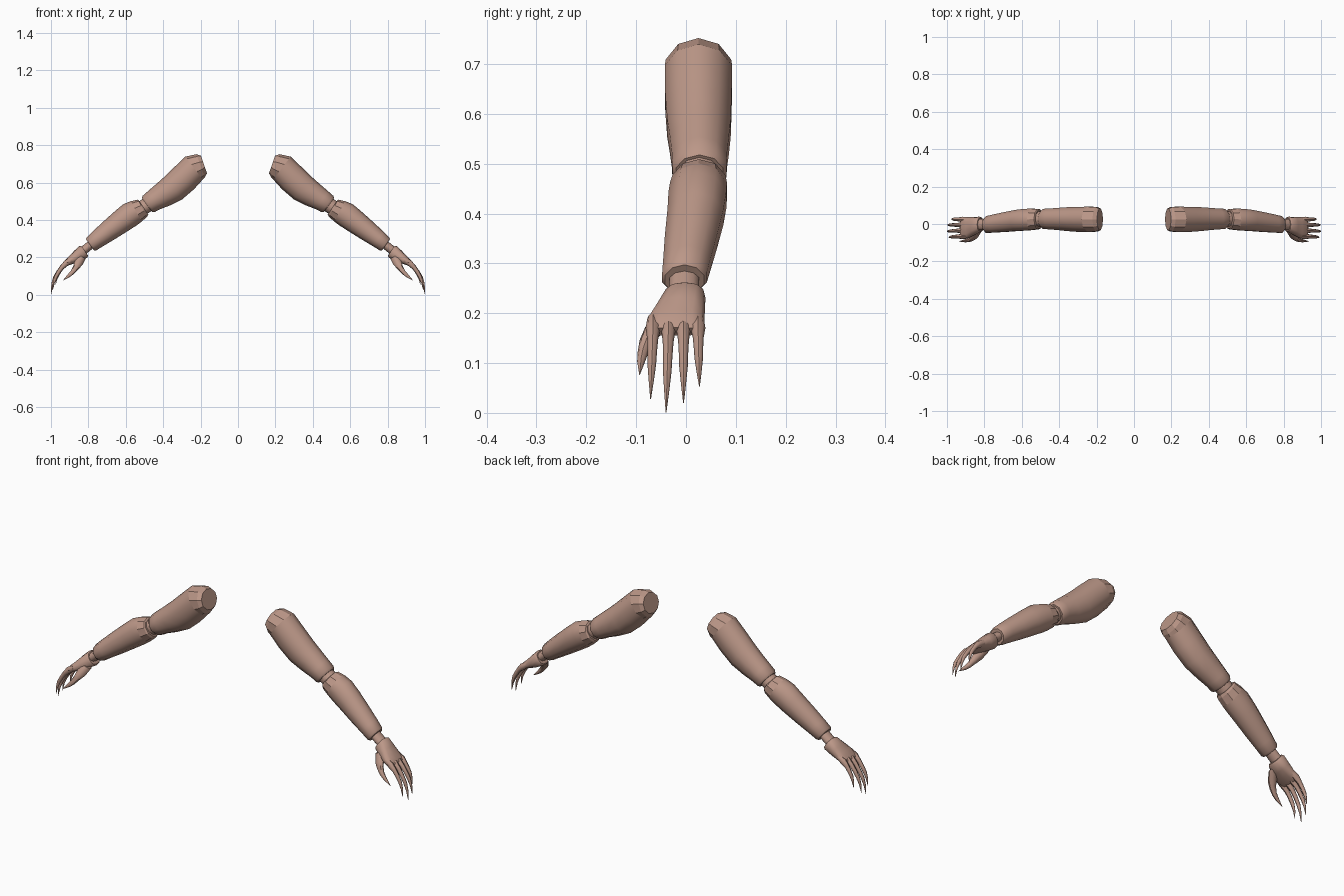
import bpy, bmesh, math
from mathutils import Vector

if "Cube" in bpy.data.objects:
    bpy.data.objects.remove(bpy.data.objects["Cube"])

skin = bpy.data.materials.new("skin")
skin.diffuse_color = (0.50, 0.31, 0.245, 1)
skin.use_nodes = True
skin.node_tree.nodes["Principled BSDF"].inputs["Base Color"].default_value = skin.diffuse_color


def tube(bm, rings, sides=10, first=None, power=1.0):
    """Loft rings of (x, y, z, radius along y, radius across); returns the face bands."""
    pts = [Vector(r[:3]) for r in rings]
    loops = []
    for i, (x, y, z, ry, rt) in enumerate(rings):
        t = pts[min(i + 1, len(pts) - 1)] - pts[max(i - 1, 0)]
        if i == 0 and first:
            t = Vector(first)
        across = Vector((-t.z, 0, t.x)).normalized()
        loop = []
        for k in range(sides):
            a = 2 * math.pi * k / sides
            c, s = math.cos(a), math.sin(a)
            c = math.copysign(abs(c) ** power, c)
            s = math.copysign(abs(s) ** power, s)
            loop.append(bm.verts.new(pts[i] + across * rt * c + Vector((0, ry * s, 0))))
        loops.append(loop)
    bands = []
    for a, b in zip(loops, loops[1:]):
        bands.append([bm.faces.new((a[k], a[(k + 1) % sides], b[(k + 1) % sides], b[k]))
                      for k in range(sides)])
    bm.faces.new(loops[0])
    bm.faces.new(loops[-1][::-1])
    return bands


def finish(name, bm, flat=()):
    """Make a mesh object, mirror it to the other side and shade it."""
    bm.faces.index_update()
    flat_ids = [f.index for band in flat for f in band]
    bmesh.ops.recalc_face_normals(bm, faces=bm.faces[:])
    me = bpy.data.meshes.new(name)
    bm.to_mesh(me)
    bm.free()
    ob = bpy.data.objects.new(name, me)
    bpy.context.collection.objects.link(ob)
    me.materials.append(skin)
    bpy.ops.object.select_all(action='DESELECT')
    ob.select_set(True)
    bpy.context.view_layer.objects.active = ob
    bpy.ops.object.shade_smooth_by_angle(angle=math.radians(45))
    for i in flat_ids:
        me.polygons[i].use_smooth = False
    ob.modifiers.new("other_side", 'MIRROR').use_mirror_merge = False


# Upper arms, with a faceted shoulder end
bm = bmesh.new()
bands = tube(bm, [(.182, .025, .697, .060, .050), (.200, .025, .690, .069, .066),
                  (.235, .025, .678, .071, .077), (.290, .025, .622, .070, .079),
                  (.345, .026, .572, .067, .077), (.400, .027, .536, .062, .068),
                  (.450, .027, .506, .058, .058), (.478, .027, .486, .057, .054),
                  (.486, .027, .480, .050, .047)], first=(.093, 0, -.032))
finish("upper_arms", bm, bands[:2])

# Elbow joints
bm = bmesh.new()
tube(bm, [(.465, .027, .495, .042, .040), (.535, .026, .448, .042, .040)])
finish("elbow_joints", bm)

# Forearms, with a faceted sleeve at the elbow
bm = bmesh.new()
bands = tube(bm, [(.505, .026, .467, .050, .046), (.511, .026, .463, .056, .052),
                  (.545, .025, .446, .060, .062), (.578, .023, .428, .061, .067),
                  (.625, .019, .393, .059, .063), (.690, .010, .344, .055, .056),
                  (.750, .002, .299, .050, .048), (.784, -.003, .272, .047, .043),
                  (.791, -.003, .267, .041, .037)])
finish("forearms", bm, bands[:2])

# Wrist joints
bm = bmesh.new()
tube(bm, [(.775, -.003, .278, .031, .023), (.840, -.004, .226, .031, .023)])
finish("wrist_joints", bm)

# Hands: palm, four clawed fingers and a thumb
bm = bmesh.new()
tube(bm, [(.820, -.003, .236, .036, .032), (.827, -.003, .231, .042, .038),
          (.860, -.012, .207, .050, .032), (.888, -.020, .188, .057, .024),
          (.914, -.022, .172, .059, .017), (.924, -.022, .163, .055, .011)],
     sides=12, power=.8)
# Finger: knuckle y, tip x, y, z
for y, tx, ty, tz in ((-.066, .990, -.071, .028), (-.035, 1.0, -.040, .001),
                      (-.005, .998, -.005, .020), (.024, .976, .027, .053)):
    base = Vector((.918, y, .170))
    tip = Vector((tx, ty, tz))
    rings = [(.890, y, .188, .012, .014), (*base, .015, .016)]
    # share along x, share along the drop, radius
    for u, v, r in ((.32, .16, .0115), (.56, .33, .0100), (.78, .52, .0090),
                    (.93, .74, .0055), (1, 1, .0008)):
        rings.append((base.x + (tip.x - base.x) * u, y + (ty - y) * v,
                      base.z + (tip.z - base.z) * v, r * .95, r))
    tube(bm, rings, sides=8)
tube(bm, [(.835, -.034, .205, .020, .024), (.852, -.060, .172, .022, .024),
          (.867, -.077, .146, .016, .016), (.884, -.086, .122, .011, .012),
          (.904, -.090, .103, .008, .009), (.936, -.093, .077, .0008, .0008)], sides=8)
finish("hands", bm)
